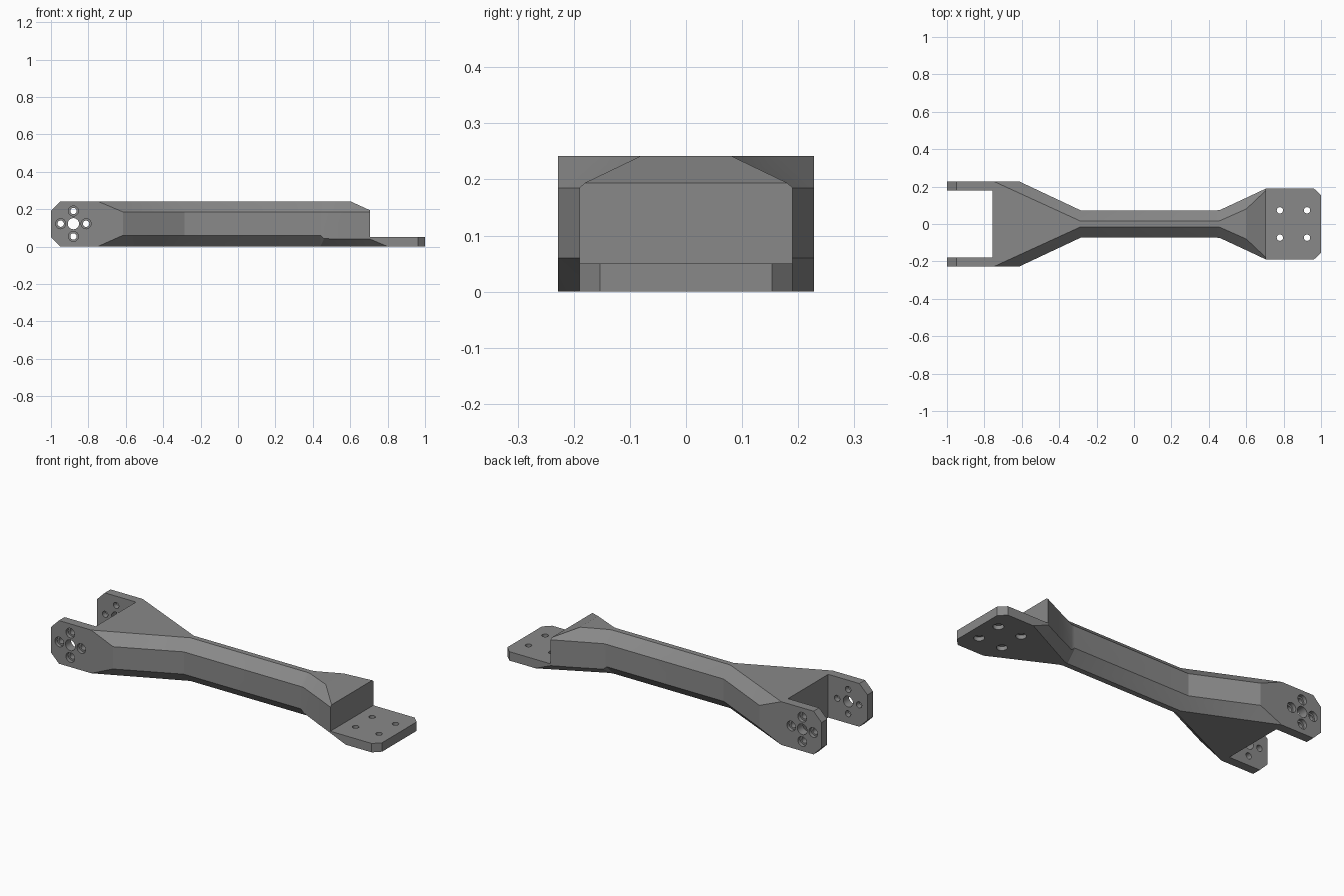
import bpy, bmesh, math
from mathutils import Vector

if "Cube" in bpy.data.objects:
    bpy.data.objects.remove(bpy.data.objects["Cube"])

grey = bpy.data.materials.new("grey plastic")
grey.diffuse_color = (0.25, 0.25, 0.25, 1)
grey.use_nodes = True
grey.node_tree.nodes["Principled BSDF"].inputs["Base Color"].default_value = grey.diffuse_color


def make_object(name, bm):
    bmesh.ops.remove_doubles(bm, verts=bm.verts, dist=1e-5)
    bmesh.ops.recalc_face_normals(bm, faces=bm.faces)
    mesh = bpy.data.meshes.new(name)
    bm.to_mesh(mesh)
    bm.free()
    mesh.materials.append(grey)
    obj = bpy.data.objects.new(name, mesh)
    bpy.context.collection.objects.link(obj)
    return obj


def loft(bm, rings):
    """Skin a list of equal-length closed point rings and cap both ends."""
    loops = [[bm.verts.new(p) for p in ring] for ring in rings]
    n = len(loops[0])
    for a, b in zip(loops, loops[1:]):
        for i in range(n):
            j = (i + 1) % n
            bm.faces.new((a[i], a[j], b[j], b[i]))
    bm.faces.new(loops[0])
    bm.faces.new(loops[-1])


def stepped_pin(bm, origin, axis, steps, sides=24):
    """Round pin along an axis; steps are (distance, radius)."""
    axis = Vector(axis)
    u = Vector((1, 0, 0))
    v = axis.cross(u)
    angles = [2 * math.pi * i / sides for i in range(sides)]
    loft(bm, [[Vector(origin) + axis * d + (u * math.cos(t) + v * math.sin(t)) * r
               for t in angles] for d, r in steps])


def box(bm, lo, hi):
    rings = [[(x, lo[1], lo[2]), (x, hi[1], lo[2]), (x, hi[1], hi[2]), (x, lo[1], hi[2])]
             for x in (lo[0], hi[0])]
    loft(bm, rings)


def section(x, w, wb, wt, z0, zl, zh, z1):
    """Chamfered cross-section: side, bottom and top half widths, then heights."""
    return [(x, -wb, z0), (x, wb, z0), (x, w, zl), (x, w, zh),
            (x, wt, z1), (x, -wt, z1), (x, -w, zh), (x, -w, zl)]


# Arm body: fork end, waist, flared block and mounting plate
H = 0.242
stations = [
    (-1.0, .228, .228, .228, .05, .05, .192, .192),
    (-.95, .228, .228, .228, 0, 0, H, H),
    (-.75, .228, .228, .228, 0, 0, H, H),
    (-.615, .228, .166, .166, 0, .06, .185, H),
    (-.285, .073, .015, .015, 0, .06, .185, H),
    (.44, .073, .015, .015, 0, .06, .185, H),
    (.46, .075, .020, .018, 0, .042, .185, H),
    (.60, .140, .090, .080, 0, .04, .185, H),
    (.706, .190, .143, .180, 0, .04, .185, .194),
    (.80, .190, .190, .180, 0, 0, .185, .194),
    (.962, .190, .190, .180, 0, 0, .185, .194),
    (1.0, .153, .153, .143, 0, 0, .185, .194),
]
bm = bmesh.new()
loft(bm, [section(*s) for s in stations])
bmesh.ops.remove_doubles(bm, verts=bm.verts, dist=1e-5)
bmesh.ops.triangulate(bm, faces=bm.faces)
arm = make_object("bracket_arm", bm)

# Slot between the fork cheeks, and the step above the mounting plate
bm = bmesh.new()
box(bm, (-1.1, -.178, -.1), (-.757, .178, .4))
box(bm, (.706, -.4, .05), (1.1, .4, .4))
notches = make_object("notch_cutter", bm)

# Fork holes: plain centre bore and four counterbored screw holes
bm = bmesh.new()
cx, cz, d = -.88, .122, .068
stepped_pin(bm, (cx, 0, cz), (0, 1, 0), [(-.3, .03), (.3, .03)])
for dx, dz in ((d, 0), (-d, 0), (0, d), (0, -d)):
    stepped_pin(bm, (cx + dx, 0, cz + dz), (0, 1, 0),
                [(-.3, .027), (-.208, .027), (-.208, .017),
                 (.208, .017), (.208, .027), (.3, .027)])
# Plate holes: counterbored from below
for x in (.78, .925):
    for y in (-.073, .073):
        stepped_pin(bm, (x, y, 0), (0, 0, 1),
                    [(-.1, .027), (.022, .027), (.022, .017), (.1, .017)])
holes = make_object("hole_cutter", bm)

# Apply the cuts and discard the cutters
bpy.context.view_layer.objects.active = arm
arm.select_set(True)
for cutter in (notches, holes):
    mod = arm.modifiers.new("cut", 'BOOLEAN')
    mod.operation = 'DIFFERENCE'
    mod.solver = 'EXACT'
    mod.object = cutter
    bpy.ops.object.modifier_apply(modifier=mod.name)
    bpy.data.objects.remove(cutter, do_unlink=True)
bpy.ops.object.shade_smooth_by_angle(angle=math.radians(20))
